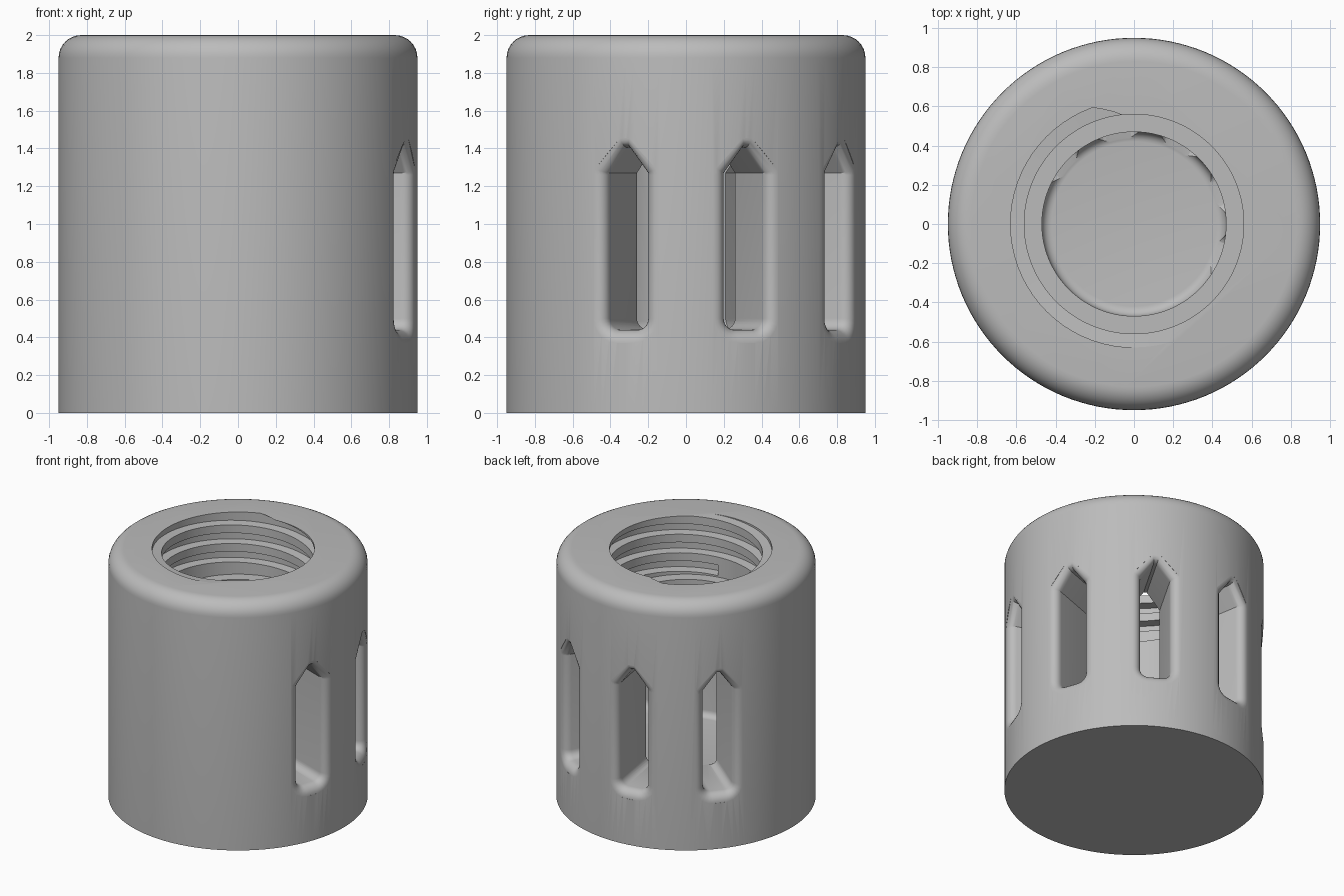
import bpy, bmesh
from math import sin, cos, pi, radians, sqrt

cube = bpy.data.objects.get("Cube")
if cube:
    bpy.data.objects.remove(cube, do_unlink=True)

R, H = 0.95, 2.0                      # outer radius and height
BORE, MOUTH, ROOT = 0.47, 0.56, 0.63  # cup, thread crest and thread root radii
LEDGE, FLOOR = 1.53, 0.435
PITCH, GROOVE = 0.15, 0.09

gray = bpy.data.materials.new("plain gray")
gray.use_nodes = True
gray.diffuse_color = (0.5, 0.5, 0.5, 1)
gray.node_tree.nodes["Principled BSDF"].inputs["Base Color"].default_value = (0.5, 0.5, 0.5, 1)


def loft(name, rings, wrap=False):
    """Closed solid through equal rings of points, capped unless wrapped."""
    bm = bmesh.new()
    loops = [[bm.verts.new(p) for p in ring] for ring in rings]
    n = len(loops[0])
    for a, b in zip(loops, loops[1:]):
        for i in range(n):
            j = (i + 1) % n
            bm.faces.new((a[i], a[j], b[j], b[i]))
    bm.faces.new(loops[0])
    bm.faces.new(loops[-1])
    bmesh.ops.recalc_face_normals(bm, faces=bm.faces)
    me = bpy.data.meshes.new(name)
    bm.to_mesh(me)
    bm.free()
    me.materials.append(gray)
    ob = bpy.data.objects.new(name, me)
    bpy.context.collection.objects.link(ob)
    return ob


def lathe(name, profile, sides=128):
    return loft(name, [[(r * cos(2 * pi * i / sides), r * sin(2 * pi * i / sides), z)
                        for i in range(sides)] for r, z in profile])


def arc(cx, cz, r, start, end, n=8):
    angles = [radians(start + (end - start) * i / n) for i in range(n + 1)]
    return [(cx + r * cos(a), cz + r * sin(a)) for a in angles]


# Solid body with a rounded top rim
body = lathe("threaded_cup", [(R, 0)] + arc(R - 0.12, H - 0.12, 0.12, 0, 90))

# Stepped bore with a rounded floor corner
bore = lathe("bore_cutter", arc(BORE - 0.05, FLOOR + 0.05, 0.05, -90, 0, 6)
             + [(BORE, LEDGE), (MOUTH, LEDGE), (MOUTH, H + 0.3)])

# Square helical groove that opens through the top rim at the back
rings = []
for deg in range(-890, 361, 5):
    a = radians(90.3 + deg)
    top = H + PITCH * deg / 360
    rings.append([(r * cos(a), r * sin(a), z) for r, z in (
        (MOUTH - 0.03, top), (ROOT, top - 0.008), (ROOT, top - GROOVE + 0.008),
        (MOUTH - 0.03, top - GROOVE))])
groove = loft("thread_cutter", rings)


# Pointed window, flared where it meets the outer wall
def window_outline(grow):
    w, c, low = 0.11, 0.06, 0.44
    pts = arc(w - c, low + c, c + grow, -90, 0, 6)
    pts += [(w + grow, 1.26), (w + 0.9 * grow, 1.27 + 0.3 * grow)]
    pts += [(0.012 + 0.2 * grow, 1.405 + 0.7 * grow)]
    return pts + [(-u, z) for u, z in reversed(pts)]


def window_cutter(angle):
    f = 0.07
    a = radians(angle)
    steps = [(-0.06, f)]
    for i in range(7):
        t = radians(90 * i / 6)
        steps.append((f * (1 - cos(t)), f * (1 - sin(t))))
    steps = [(d, f - sqrt(max(0, f * f - (f - d) ** 2))) if d >= 0 else (d, g) for d, g in steps]
    rings = []
    for depth, grow in steps:
        ring = []
        for u, z in window_outline(grow):
            r = sqrt(R * R - u * u) - depth
            ring.append((r * cos(a) - u * sin(a), r * sin(a) + u * cos(a), z))
        rings.append(ring)
    rings.append([(0.33 * cos(a) - u * sin(a), 0.33 * sin(a) + u * cos(a), z)
                  for u, z in window_outline(0)])
    return loft("window_cutter", rings)


cutters = [bore, groove] + [window_cutter(a) for a in range(-20, 141, 40)]

# Cut everything out of the body, then bake the result
for cutter in cutters:
    mod = body.modifiers.new(cutter.name, "BOOLEAN")
    mod.operation, mod.solver, mod.object = "DIFFERENCE", "EXACT", cutter
bpy.context.view_layer.update()
result = bpy.data.meshes.new_from_object(
    body.evaluated_get(bpy.context.evaluated_depsgraph_get()))
body.modifiers.clear()
body.data = result
for cutter in cutters:
    bpy.data.objects.remove(cutter, do_unlink=True)

bpy.ops.object.select_all(action="DESELECT")
body.select_set(True)
bpy.context.view_layer.objects.active = body
bpy.ops.object.shade_smooth_by_angle(angle=radians(32))
